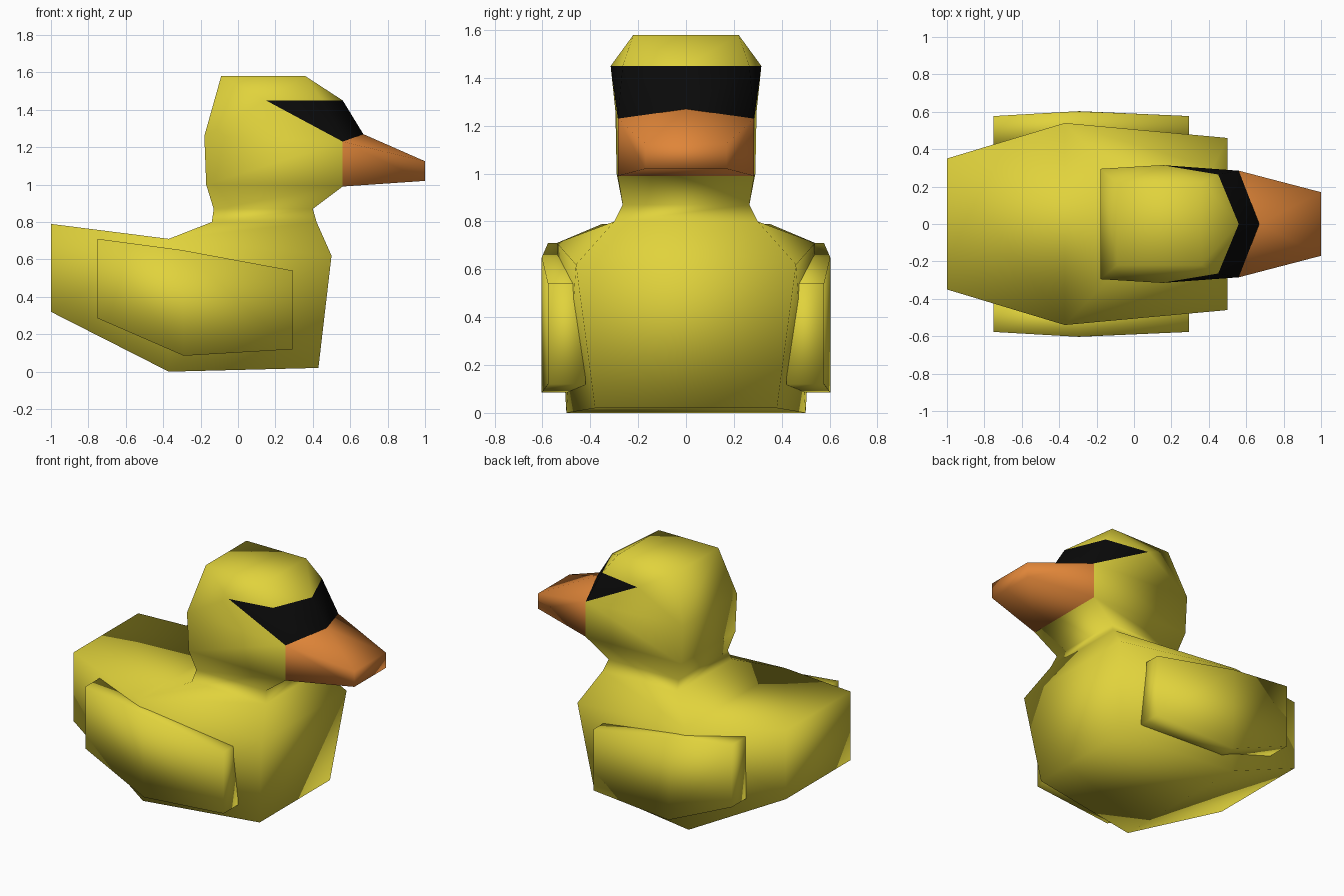
import bpy
import bmesh

cube = bpy.data.objects.get("Cube")
if cube:
    bpy.data.objects.remove(cube, do_unlink=True)


def material(name, rgb):
    mat = bpy.data.materials.new(name)
    mat.use_nodes = True
    color = (*rgb, 1.0)
    mat.diffuse_color = color
    bsdf = next(n for n in mat.node_tree.nodes if n.type == 'BSDF_PRINCIPLED')
    bsdf.inputs["Base Color"].default_value = color
    bsdf.inputs["Roughness"].default_value = 0.7
    return mat


yellow = material("yellow", (0.75, 0.65, 0.045))
orange = material("orange", (0.74, 0.235, 0.04))
black = material("black", (0.003, 0.003, 0.003))


def finish(name, bm, mats):
    """Turn a bmesh into a smooth shaded object."""
    bmesh.ops.recalc_face_normals(bm, faces=bm.faces[:])
    for face in bm.faces:
        face.smooth = True
    mesh = bpy.data.meshes.new(name)
    bm.to_mesh(mesh)
    bm.free()
    for mat in mats:
        mesh.materials.append(mat)
    obj = bpy.data.objects.new(name, mesh)
    bpy.context.collection.objects.link(obj)
    return obj


def symmetric_part(name, points, spans, sides, mats, dark=()):
    """Mirror half points over y = 0; spans bridge both sides, sides repeat on each.
    Side faces listed in dark use the second material."""
    bm = bmesh.new()
    left, right = {}, {}
    for key, (x, y, z) in points.items():
        left[key] = bm.verts.new((x, y, z))
        right[key] = bm.verts.new((x, -y, z)) if y else left[key]
    for a, b in spans:
        ring = (left[a], left[b], right[b], right[a])
        bm.faces.new(list(dict.fromkeys(ring)))
    for side in sides + list(dark):
        for half in (left, right):
            face = bm.faces.new([half[k] for k in side.split()])
            face.material_index = int(side in dark)
    return finish(name, bm, mats)


# Head corners shared with the beak
beak_root = {
    "cheek": (0.56, 0.285, 1.23),
    "bridge": (0.67, 0, 1.27),
    "chin": (0.56, 0.285, 0.99),
}

# Body, neck and head as one skin, with the eye band on its own faces
body_points = {
    "tail_low": (-1, 0.35, 0.32),
    "tail_top": (-1, 0.35, 0.79),
    "hip_top": (-0.37, 0.54, 0.71),
    "hip_low": (-0.37, 0.50, 0.0),
    "chest_top": (0.50, 0.46, 0.62),
    "chest_low": (0.43, 0.38, 0.02),
    "neck_back": (-0.14, 0.30, 0.80),
    "neck_front": (0.42, 0.30, 0.80),
    "throat_back": (-0.13, 0.265, 0.87),
    "throat_front": (0.40, 0.265, 0.87),
    "nape": (-0.17, 0.29, 1.0),
    "skull": (-0.18, 0.295, 1.26),
    "crown_back": (-0.09, 0.22, 1.58),
    "crown_front": (0.36, 0.22, 1.58),
    "temple": (0.15, 0.315, 1.45),
    "brow": (0.45, 0.265, 1.45),
    "brow_mid": (0.56, 0, 1.45),
    **beak_root,
}
body_spans = [
    ("tail_low", "tail_top"), ("tail_top", "hip_top"), ("hip_top", "neck_back"),
    ("neck_back", "throat_back"), ("throat_back", "nape"), ("nape", "skull"),
    ("skull", "crown_back"), ("crown_back", "crown_front"),
    ("crown_front", "brow_mid"), ("chin", "throat_front"),
    ("throat_front", "neck_front"), ("neck_front", "chest_top"),
    ("chest_top", "chest_low"), ("chest_low", "hip_low"), ("hip_low", "tail_low"),
]
body_sides = [
    "tail_low tail_top hip_top hip_low",
    "hip_low hip_top chest_top chest_low",
    "hip_top neck_back neck_front chest_top",
    "neck_back throat_back throat_front neck_front",
    "throat_back nape chin throat_front",
    "nape skull cheek chin",
    "skull temple cheek",
    "skull crown_back temple",
    "crown_back crown_front temple",
    "crown_front brow temple",
    "crown_front brow_mid brow",
]
eye_band = ["temple brow cheek", "brow brow_mid bridge cheek"]
symmetric_part("body_and_head", body_points, body_spans, body_sides,
               [yellow, black], eye_band)

# Beak
beak_points = {
    **beak_root,
    "tip_top": (1, 0.17, 1.125),
    "tip_low": (1, 0.17, 1.02),
}
symmetric_part("beak", beak_points,
               [("bridge", "tip_top"), ("tip_top", "tip_low"), ("tip_low", "chin")],
               ["cheek bridge tip_top", "cheek tip_top tip_low chin"], [orange])

# Wings: one outline given thickness, bulging slightly at the middle
wing_outline = [(-0.75, 0.71), (-0.30, 0.65), (0.295, 0.54),
                (0.295, 0.12), (-0.29, 0.085), (-0.75, 0.285)]
for label, s in (("front", -1), ("back", 1)):
    bm = bmesh.new()
    outer = [bm.verts.new((x, s * (0.603 if -0.5 < x < 0 else 0.577), z))
             for x, z in wing_outline]
    inner = [bm.verts.new((x, s * 0.42, z)) for x, z in wing_outline]
    for ring in (outer, inner):
        bm.faces.new((ring[0], ring[1], ring[4], ring[5]))
        bm.faces.new(ring[1:5])
    for i in range(6):
        j = (i + 1) % 6
        bm.faces.new((outer[i], outer[j], inner[j], inner[i]))
    finish(label + "_wing", bm, [yellow])
